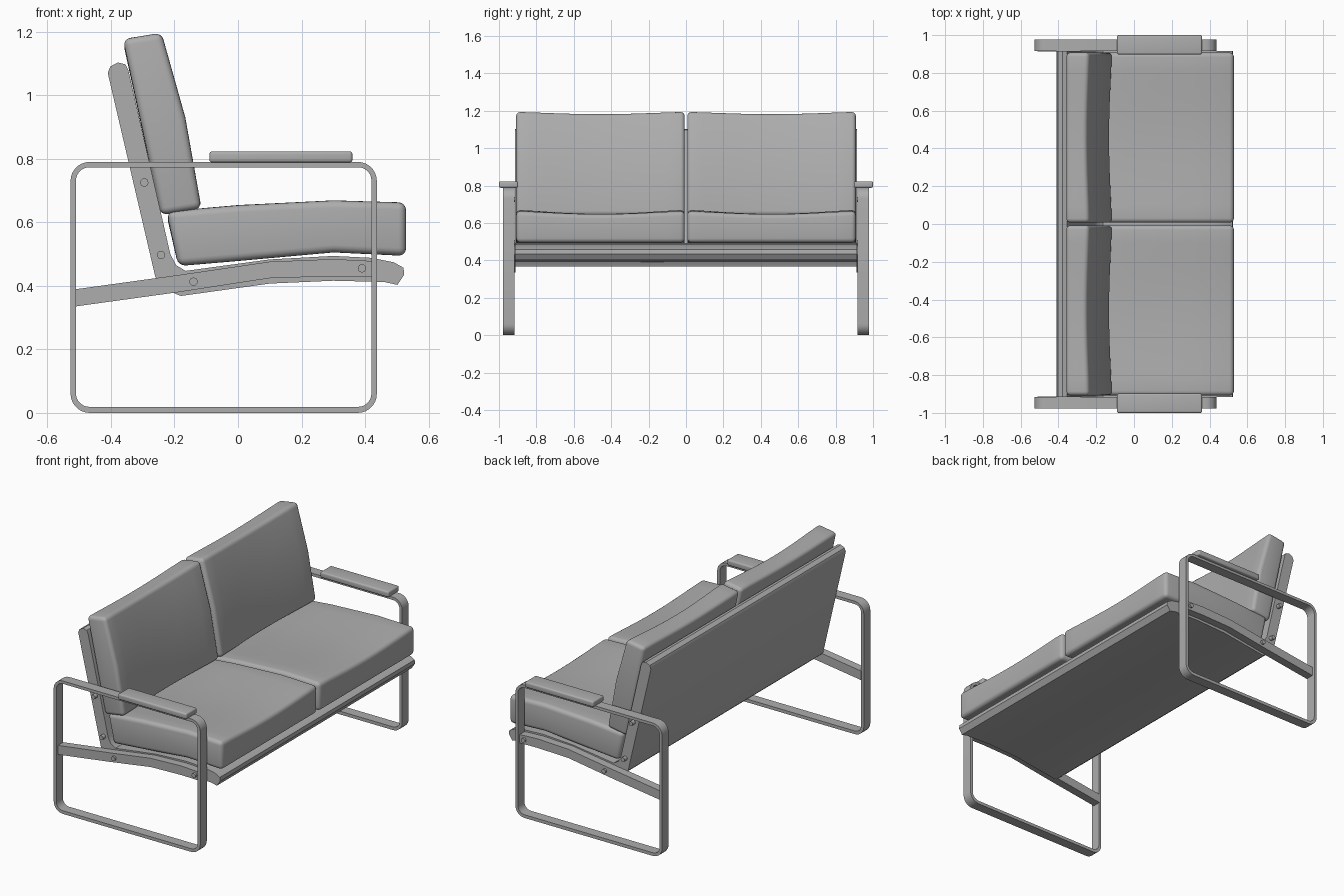
import bpy, bmesh, math

if "Cube" in bpy.data.objects:
    bpy.data.objects.remove(bpy.data.objects["Cube"])

grey = bpy.data.materials.new("plain grey")
grey.diffuse_color = (0.42, 0.42, 0.42, 1)
grey.use_nodes = True
grey.node_tree.nodes["Principled BSDF"].inputs["Base Color"].default_value = grey.diffuse_color


def finish(name, bm, bevel=0.0, segs=4, smooth=35):
    """Bevel sharp edges, make the object and smooth it."""
    bmesh.ops.recalc_face_normals(bm, faces=bm.faces[:])
    if bevel:
        sharp = [e for e in bm.edges if e.calc_face_angle(0) > math.radians(40)]
        bmesh.ops.bevel(bm, geom=sharp, offset=bevel, segments=segs,
                        profile=0.5, affect='EDGES')
    me = bpy.data.meshes.new(name)
    bm.to_mesh(me)
    bm.free()
    me.materials.append(grey)
    ob = bpy.data.objects.new(name, me)
    bpy.context.collection.objects.link(ob)
    bpy.ops.object.select_all(action='DESELECT')
    ob.select_set(True)
    bpy.context.view_layer.objects.active = ob
    bpy.ops.object.shade_smooth_by_angle(angle=math.radians(smooth))
    return ob


def extrude(name, profile, y0, y1, steps=1, bevel=0.0, smooth=35):
    """Extrude an xz profile along y; optional (dx, dz) per point sags the middle."""
    bm = bmesh.new()
    rings = []
    for i in range(steps + 1):
        t = i / steps
        s = math.sin(math.pi * t) ** 1.3 if 0 < i < steps else 0
        ring = []
        for p in profile:
            dx, dz = p[2:] if len(p) > 2 else (0, 0)
            ring.append(bm.verts.new((p[0] + dx * s, y0 + (y1 - y0) * t, p[1] + dz * s)))
        rings.append(ring)
    n = len(profile)
    for a, b in zip(rings, rings[1:]):
        for k in range(n):
            bm.faces.new((a[k], a[(k + 1) % n], b[(k + 1) % n], b[k]))
    bm.faces.new(rings[0])
    bm.faces.new(rings[-1])
    return finish(name, bm, bevel, smooth=smooth)


def rounded_rect(x0, x1, z0, z1, r, seg=7):
    pts = []
    for cx, cz, a0 in ((x1 - r, z1 - r, 0), (x0 + r, z1 - r, 90),
                       (x0 + r, z0 + r, 180), (x1 - r, z0 + r, 270)):
        for i in range(seg + 1):
            a = math.radians(a0 + 90 * i / seg)
            pts.append((cx + r * math.cos(a), cz + r * math.sin(a)))
    return pts


def loop_frame(name, y0, y1):
    """Flat bar bent into a closed rounded rectangle."""
    bm = bmesh.new()
    outer = rounded_rect(-0.527, 0.437, 0, 0.79, 0.06)
    inner = rounded_rect(-0.510, 0.420, 0.019, 0.773, 0.042)
    rings = [[bm.verts.new((x, y, z)) for x, z in o]
             for o, y in ((outer, y0), (outer, y1), (inner, y1), (inner, y0))]
    n = len(outer)
    for j in range(4):
        a, b = rings[j], rings[(j + 1) % 4]
        for k in range(n):
            bm.faces.new((a[k], a[(k + 1) % n], b[(k + 1) % n], b[k]))
    return finish(name, bm)


# One-piece seat and back shell
shell = [(-0.41, 1.07), (-0.402, 1.09), (-0.378, 1.103), (-0.354, 1.097), (-0.345, 1.078),
         (-0.213, 0.50), (-0.195, 0.465), (-0.165, 0.447), (0.1, 0.483), (0.3, 0.494),
         (0.42, 0.488), (0.49, 0.474), (0.521, 0.457), (0.523, 0.435), (0.502, 0.403),
         (0.46, 0.412), (0.3, 0.416), (0.1, 0.407), (-0.18, 0.368), (-0.20, 0.376),
         (-0.26, 0.427)]
extrude("seat_back_shell", shell, -0.915, 0.915)

# Cushions, with sagging middles
seat = [(-0.225, 0.635, 0, -0.012), (0, 0.655, 0, -0.02), (0.3, 0.670, 0, -0.022),
        (0.529, 0.663, 0, -0.016), (0.529, 0.494), (0.3, 0.505), (0, 0.478), (-0.188, 0.462)]
back = [(-0.362, 1.177, 0, -0.01), (-0.240, 1.197, -0.012, -0.012), (-0.165, 0.93, -0.018, 0),
        (-0.114, 0.643, -0.014, 0), (-0.243, 0.622)]
for side, y0, y1 in (("near", -0.908, -0.007), ("far", 0.007, 0.908)):
    extrude("seat_cushion_" + side, seat, y0, y1, 10, 0.024, 60)
    extrude("back_cushion_" + side, back, y0, y1, 10, 0.022, 60)

# Side frames, rails, arm pads and bolts
rail = [(-0.512, 0.389), (-0.18, 0.435), (0.1, 0.476), (0.3, 0.484), (0.422, 0.478),
        (0.422, 0.428), (0.3, 0.430), (0.1, 0.424), (-0.18, 0.381), (-0.512, 0.335)]
for side, s in (("near", -1), ("far", 1)):
    loop_frame("side_frame_" + side, s * 0.917, s * 0.978)
    extrude("side_rail_" + side, rail, s * 0.912, s * 0.962)
    pad = [(-0.09, 0.788), (0.36, 0.788), (0.36, 0.823), (-0.09, 0.823)]
    extrude("arm_pad_" + side, pad, s * 0.898, s * 1.0, 1, 0.009, 60)
    for i, (bx, bz) in enumerate(((-0.295, 0.725), (-0.242, 0.497),
                                  (-0.14, 0.413), (0.39, 0.455))):
        ring = [(bx + 0.013 * math.cos(k * math.pi / 8),
                 bz + 0.013 * math.sin(k * math.pi / 8)) for k in range(16)]
        reach = 0.94 if i < 2 else 0.974
        extrude(f"bolt_{side}_{i + 1}", ring, s * 0.91, s * reach)
